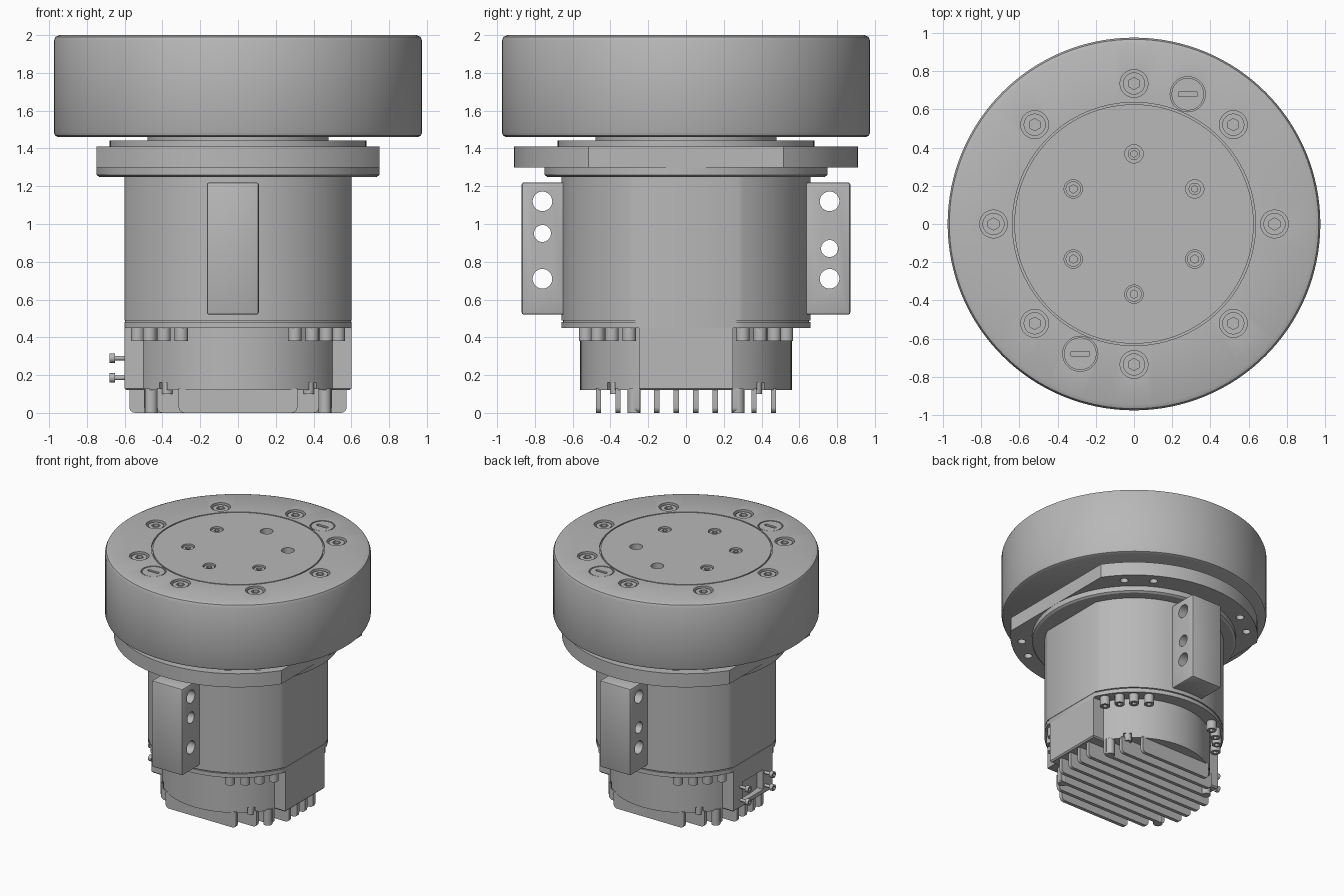
import bpy, bmesh, math
from math import pi, sin, cos, acos, radians
from mathutils import Matrix, Vector

if "Cube" in bpy.data.objects:
    bpy.data.objects.remove(bpy.data.objects["Cube"])

grey = bpy.data.materials.new("metal_grey")
grey.use_nodes = True
GREY = (0.48, 0.48, 0.48, 1)
grey.diffuse_color = GREY
grey.node_tree.nodes["Principled BSDF"].inputs["Base Color"].default_value = GREY


def finish(mesh):
    mesh.materials.clear()
    mesh.materials.append(grey)
    for p in mesh.polygons:
        p.use_smooth = True
    mesh.set_sharp_from_angle(angle=radians(32))


def add(name, bm):
    bmesh.ops.recalc_face_normals(bm, faces=bm.faces)
    mesh = bpy.data.meshes.new(name)
    bm.to_mesh(mesh)
    bm.free()
    finish(mesh)
    ob = bpy.data.objects.new(name, mesh)
    bpy.context.collection.objects.link(ob)
    return ob


def lathe(name, profile, segs=96):
    """Revolve (radius, z) points around the vertical axis."""
    bm = bmesh.new()
    rings = [[bm.verts.new((r * cos(2 * pi * i / segs), r * sin(2 * pi * i / segs), z))
              for i in range(segs)] if r else [bm.verts.new((0, 0, z))] for r, z in profile]
    for a, b in zip(rings, rings[1:]):
        for i in range(segs):
            j = (i + 1) % segs
            quad = [a[i % len(a)], a[j % len(a)], b[j % len(b)], b[i % len(b)]]
            bm.faces.new(list(dict.fromkeys(quad)))
    return add(name, bm)


def flat_sided_disc(name, r, flat, z0, z1, steps=48):
    """Disc with its two x sides cut off flat."""
    bm = bmesh.new()
    a = acos(flat / r)
    arc = [a + (pi - 2 * a) * i / steps for i in range(steps + 1)]
    verts = [bm.verts.new((r * cos(t), r * sin(t), z0)) for t in arc + [t + pi for t in arc]]
    face = bm.faces.new(verts)
    out = bmesh.ops.extrude_face_region(bm, geom=[face])["geom"]
    bmesh.ops.translate(bm, vec=(0, 0, z1 - z0),
                        verts=[v for v in out if isinstance(v, bmesh.types.BMVert)])
    return add(name, bm)


def add_box(bm, lo, hi):
    lo, hi = Vector(lo), Vector(hi)
    m = Matrix.Translation((lo + hi) / 2) @ Matrix.Diagonal((*(hi - lo), 1))
    return bmesh.ops.create_cube(bm, size=1, matrix=m)["verts"]


def box(name, lo, hi, bevel=0.0, pick=lambda e: True, segs=2):
    bm = bmesh.new()
    add_box(bm, lo, hi)
    if bevel:
        bmesh.ops.bevel(bm, geom=[e for e in bm.edges if pick(e)], offset=bevel,
                        segments=segs, affect='EDGES', profile=0.5)
    return add(name, bm)


def add_cyl(bm, r, h, centre, axis='Z', segs=24):
    rot = Matrix.Rotation(pi / 2, 4, 'Y') if axis == 'X' else Matrix()
    bmesh.ops.create_cone(bm, cap_ends=True, segments=segs, radius1=r, radius2=r,
                          depth=h, matrix=Matrix.Translation(centre) @ rot)


def cut(ob, bm):
    """Subtract the cutter mesh and discard it."""
    cutter = add("cutter", bm)
    cutter.hide_render = True
    mod = ob.modifiers.new("cut", 'BOOLEAN')
    mod.operation, mod.solver, mod.object = 'DIFFERENCE', 'EXACT', cutter
    bpy.context.view_layer.objects.active = ob
    bpy.ops.object.modifier_apply(modifier=mod.name)
    bpy.data.objects.remove(cutter)
    finish(ob.data)


def polar(r, degrees, z):
    return (r * cos(radians(degrees)), r * sin(radians(degrees)), z)


# Unit socket-head screw, shared by every bolt (top of head at z = 0)
bm = bmesh.new()
add_cyl(bm, 1, 1, (0, 0, -0.5))
master = add("screw_master", bm)
bm = bmesh.new()
add_cyl(bm, 0.55, 1, (0, 0, 0), segs=6)
cut(master, bm)
screw_mesh = master.data
bpy.data.objects.remove(master)


def screw(name, r, h, loc, rot=(0, 0, 0)):
    ob = bpy.data.objects.new(name, screw_mesh)
    ob.location, ob.rotation_euler, ob.scale = loc, rot, (r, r, h)
    bpy.context.collection.objects.link(ob)


# Large drum with rounded rims and a ring groove in the top
drum = lathe("drum", [(0, 1.46), (.95, 1.46), (.968, 1.468), (.975, 1.485), (.975, 1.97),
                      (.966, 1.991), (.945, 2), (.636, 2), (.636, 1.985),
                      (.626, 1.985), (.626, 2), (0, 2)], 128)
rim_angles = range(0, 360, 45)
hub_angles = range(30, 390, 60)
plug_angles = (67.5, 247.5)
bm = bmesh.new()
for a in rim_angles:
    add_cyl(bm, 0.073, 0.1, polar(0.735, a, 2), segs=32)
for a in hub_angles:
    depth = 0.12 if a in (30, 90) else 0.03
    add_cyl(bm, 0.048, 2 * depth, polar(0.367, a, 2))
for a in plug_angles:
    add_cyl(bm, 0.092, 0.04, polar(0.735, a, 2), segs=32)
cut(drum, bm)

# Drum bolts and slotted plugs
for a in rim_angles:
    screw("rim_bolt", 0.058, 0.045, polar(0.735, a, 1.99))
for a in hub_angles:
    deep = a in (30, 90)
    screw("hub_bolt", 0.032 if deep else 0.04, 0.03, polar(0.367, a, 1.905 if deep else 1.99))
for a in plug_angles:
    x, y, z = polar(0.735, a, 1.985)
    bm = bmesh.new()
    add_cyl(bm, 0.085, 0.025, (x, y, z), segs=32)
    plug = add("slotted_plug", bm)
    bm = bmesh.new()
    add_box(bm, (x - 0.048, y - 0.012, z), (x + 0.048, y + 0.012, z + 0.1))
    cut(plug, bm)

# Neck, flange and collar
lathe("neck", [(0, 1.40), (.68, 1.40), (.68, 1.443), (.48, 1.443), (.48, 1.47), (0, 1.47)])
flange = flat_sided_disc("flange", 0.91, 0.75, 1.30, 1.41)
bm = bmesh.new()
for side in (90, 270):
    for a in (-45, -30, 30, 45):
        add_cyl(bm, 0.03, 0.4, polar(0.83, side + a, 1.35))
cut(flange, bm)
lathe("collar", [(0, 1.24), (.735, 1.25), (.75, 1.26), (.75, 1.305), (0, 1.305)])

# Main body with a seam near the lower edge
flat_sided_disc("body", 0.66, 0.6, 0.49, 1.25)
flat_sided_disc("body_seam", 0.65, 0.597, 0.47, 0.50)
flat_sided_disc("body_lower_ring", 0.66, 0.6, 0.45, 0.482)

# Side handles with cross holes
for s, middle in ((-1, 0.95), (1, 0.87)):
    x0, x1 = sorted((-s * -0.165, -s * 0.11))
    y0, y1 = sorted((s * 0.60, s * 0.87))
    handle = box("side_handle", (x0, y0, 0.52), (x1, y1, 1.22), 0.012)
    bm = bmesh.new()
    for z, r in ((1.12, 0.052), (middle, 0.045), (0.71, 0.052)):
        add_cyl(bm, r, 1, (0, s * 0.76, z), 'X', 32)
    cut(handle, bm)

# Lower housing, with screw notches around the bottom edge
housing = lathe("lower_housing", [(0, .12), (.56, .12), (.56, .46), (0, .46)])
bm = bmesh.new()
for a in (45, 135, 225, 315):
    add_cyl(bm, 0.035, 0.08, polar(0.54, a, 0.12))
cut(housing, bm)
for a in (45, 135, 225, 315):
    screw("base_screw", 0.028, 0.06, polar(0.53, a, 0.10), (pi, 0, 0))

# Flat-sided block through the housing, with a connector recess on one side
block = box("side_block", (-0.6, -0.25, 0.12), (0.6, 0.25, 0.46), 0.01,
            lambda e: abs(e.verts[0].co.z + e.verts[1].co.z) < 0.3, 1)
bm = bmesh.new()
add_box(bm, (-0.7, -0.13, 0.16), (-0.53, 0.13, 0.32))
cut(block, bm)
for y in (-0.155, 0.155):
    for z in (0.185, 0.29):
        screw("connector_screw", 0.025, 0.028, (-0.68, y, z), (0, -pi / 2, 0))
        bm = bmesh.new()
        add_cyl(bm, 0.012, 0.09, (-0.62, y, z), 'X', 12)
        add("connector_screw_shaft", bm)

# Groups of cap screws below the body
for quarter in (45, 135, 225, 315):
    for a in (-15.5, -5, 5, 15.5):
        screw("body_screw", 0.036, 0.08, polar(0.61, quarter + a, 0.38), (pi, 0, 0))

# Cooling fins with rounded lower corners
for i in range(10):
    y = (i - 4.5) * 0.103
    half = 0.575 if abs(y) < 0.24 else math.sqrt(0.56 ** 2 - y * y)
    box("cooling_fin", (-half, y - 0.014, 0), (half, y + 0.014, 0.13), 0.03,
        lambda e: all(v.co.z < 0.01 for v in e.verts)
        and abs(e.verts[0].co.x - e.verts[1].co.x) < 0.01, 4)
for sx in (-1, 1):
    for sy in (-1, 1):
        bm = bmesh.new()
        add_cyl(bm, 0.034, 0.13, (sx * 0.46, sy * 0.275, 0.065), segs=16)
        add("fin_post", bm)
